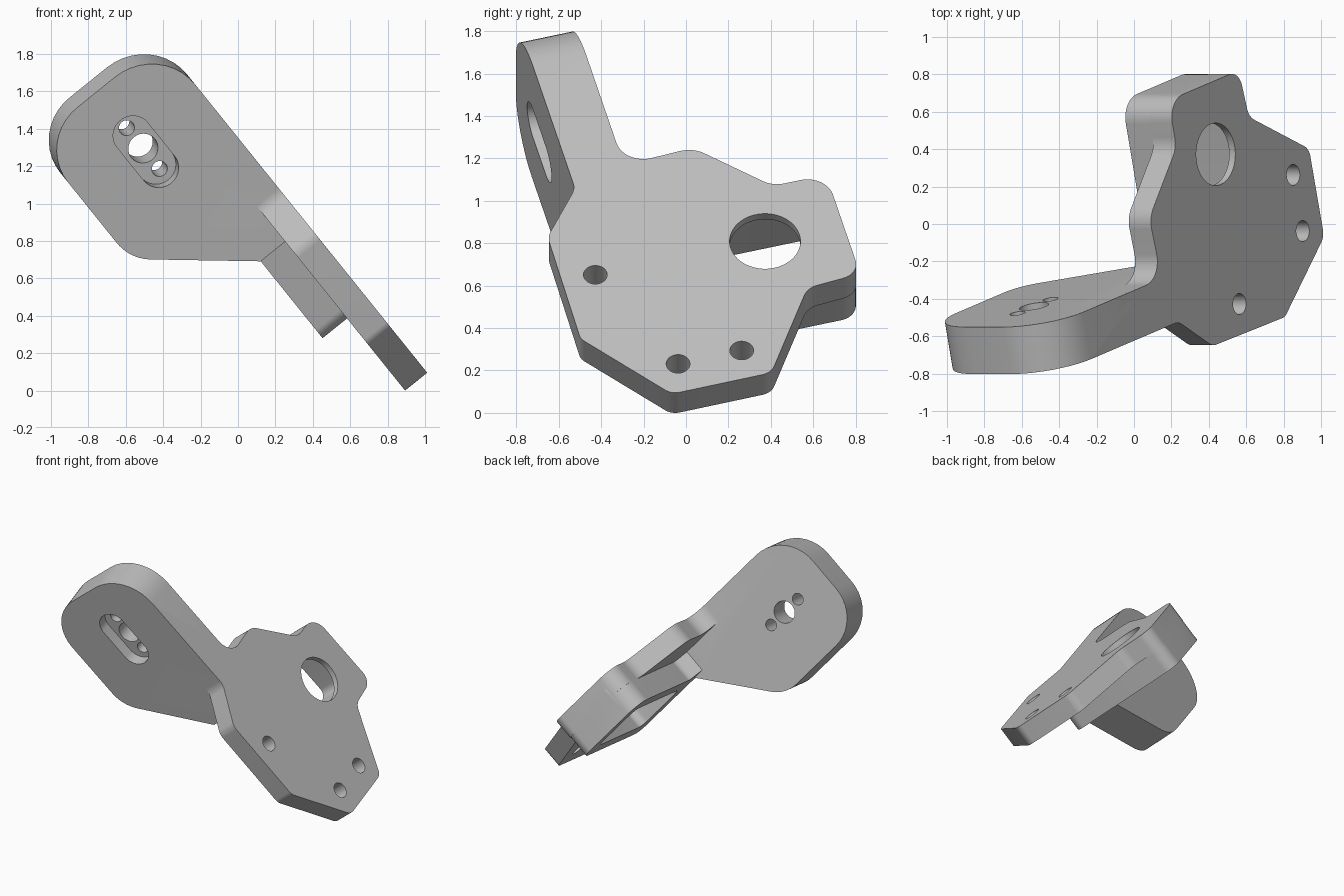
import bpy, bmesh, math
from mathutils import Vector

if "Cube" in bpy.data.objects:
    bpy.data.objects.remove(bpy.data.objects["Cube"])

# Tilted working frame: A and B lie in the base plate, N is the plate normal
S, C = math.sin(math.radians(15)), math.cos(math.radians(15))
U = Vector((-0.627, 0, 0.779))
N = Vector((0.779, 0, 0.627))
Y = Vector((0, 1, 0))
A = Y * C + U * S
B = U * C - Y * S
TOP = 0.843

grey = bpy.data.materials.new("plain grey")
grey.diffuse_color = (0.52, 0.52, 0.52, 1)
grey.use_nodes = True
grey.node_tree.nodes["Principled BSDF"].inputs["Base Color"].default_value = grey.diffuse_color


def ab(y, z, r=0):
    """Side position on the plate top, turned into the working frame."""
    u = (z - N.z * TOP) / U.z
    return (y * C + u * S, u * C - y * S, r)


def rounded(corners):
    """Closed outline with an arc at each corner (x, y, radius)."""
    pts = []
    for i, (x, y, r) in enumerate(corners):
        p = Vector((x, y))
        d0 = Vector(corners[i - 1][:2]) - p
        d1 = Vector(corners[(i + 1) % len(corners)][:2]) - p
        if r == 0:
            pts.append(p)
            continue
        half = d0.angle(d1) / 2
        t = min(r / math.tan(half), 0.48 * min(d0.length, d1.length))
        r = t * math.tan(half)
        d0, d1 = d0.normalized(), d1.normalized()
        centre = p + (d0 + d1).normalized() * (r / math.sin(half))
        s, e = p + d0 * t - centre, p + d1 * t - centre
        a0 = math.atan2(s.y, s.x)
        sweep = (math.atan2(e.y, e.x) - a0 + math.pi) % (2 * math.pi) - math.pi
        for k in range(11):
            a = a0 + sweep * k / 10
            pts.append(centre + Vector((math.cos(a), math.sin(a))) * r)
    return pts


def obround(x, y, r, h=0):
    """Circle, or a slot stretched by h along x."""
    out = []
    for k in range(48):
        a = 2 * math.pi * (k + 0.5) / 48
        out.append(Vector((x + math.copysign(h, math.cos(a)) + r * math.cos(a),
                           y + r * math.sin(a))))
    return out


def solid(name, pts, p, q, e, lo, hi):
    """Extrude an outline in the p-q plane along e."""
    bm = bmesh.new()
    vs = [bm.verts.new(p * v.x + q * v.y + e * lo) for v in pts]
    face = bm.faces.new(vs)
    geo = bmesh.ops.extrude_face_region(bm, geom=[face])["geom"]
    bmesh.ops.translate(bm, vec=e * (hi - lo),
                        verts=[g for g in geo if isinstance(g, bmesh.types.BMVert)])
    bmesh.ops.recalc_face_normals(bm, faces=bm.faces)
    mesh = bpy.data.meshes.new(name)
    bm.to_mesh(mesh)
    bm.free()
    mesh.materials.append(grey)
    ob = bpy.data.objects.new(name, mesh)
    bpy.context.collection.objects.link(ob)
    return ob


def combine(target, other, operation):
    mod = target.modifiers.new("combine", 'BOOLEAN')
    mod.operation, mod.solver, mod.object = operation, 'EXACT', other
    bpy.context.view_layer.objects.active = target
    bpy.ops.object.modifier_apply(modifier=mod.name)
    bpy.data.objects.remove(other)


FRONT, BACK = -0.335, -0.075

# Thin base plate, with a neck running into the arm
plate_outline = rounded([
    (FRONT, 1.25, 0), (FRONT, 0.78, 0.10),
    ab(-0.655, 0.82, 0.10), ab(-0.50, 0.34, 0.07), ab(-0.07, 0.08, 0.08),
    ab(0.40, 0.18, 0.08), ab(0.57, 0.58, 0.10),
    (0.83, -0.065, 0.09), (0.83, 0.555, 0.13), (0.57, 0.555, 0.13),
    ab(0.03, 1.24, 0.14), (BACK, 0.86, 0.13), (BACK, 1.25, 0)])
bracket = solid("bracket", plate_outline, A, B, N, TOP - 0.152, TOP)

# Upright arm
arm_outline = rounded([
    (0.56, TOP, 0), (1.86, TOP, 0.31), (1.86, -0.015, 0.29),
    (1.024, -0.015, 0.25), (0.56, 0.523, 0)])
combine(bracket, solid("arm", arm_outline, B, N, A, FRONT, BACK), 'UNION')

# Thick block under the plate, joined to the foot of the arm
block_outline = rounded([
    (-0.11, -0.065, 0.08), (0.83, -0.065, 0.09), (0.83, 0.555, 0.13),
    (-0.01, 0.555, 0.06), (-0.085, 0.66, 0), (-0.30, 0.66, 0),
    (-0.30, 0.561, 0), (-0.11, 0.561, 0.07)])
combine(bracket, solid("block", block_outline, A, B, N, 0.523, 0.76), 'UNION')

# Pocket in the block, open underneath
pocket = rounded([(0.0, 0.04, 0.06), (0.73, 0.04, 0.06),
                  (0.73, 0.447, 0.06), (0.0, 0.447, 0.06)])
combine(bracket, solid("pocket", pocket, A, B, N, 0.4, TOP - 0.042), 'DIFFERENCE')

# Large window and three bolt holes in the plate
for y, z, r in ((0.37, 0.80, 0.167), (-0.43, 0.642, 0.056),
                (-0.04, 0.222, 0.056), (0.26, 0.285, 0.056)):
    a, b, _ = ab(y, z)
    combine(bracket, solid("hole", obround(a, b, r), A, B, N, 0.6, 1.0), 'DIFFERENCE')

# Slot recess in the arm front with three through holes
combine(bracket, solid("slot", obround(1.431, 0.412, 0.105, 0.118),
                       B, N, A, FRONT - 0.1, FRONT + 0.09), 'DIFFERENCE')
for off, r in ((0, 0.08), (-0.145, 0.042), (0.145, 0.042)):
    combine(bracket, solid("hole", obround(1.431 + off, 0.412, r),
                           B, N, A, -0.6, 0.2), 'DIFFERENCE')

# Centre on the floor and shade
verts = bracket.data.vertices
lo = [min(v.co[i] for v in verts) for i in range(3)]
hi = [max(v.co[i] for v in verts) for i in range(3)]
shift = Vector((-(lo[0] + hi[0]) / 2, -(lo[1] + hi[1]) / 2, -lo[2]))
for v in verts:
    v.co += shift
bpy.ops.object.select_all(action='DESELECT')
bracket.select_set(True)
bpy.context.view_layer.objects.active = bracket
bpy.ops.object.shade_smooth_by_angle(angle=math.radians(30))
